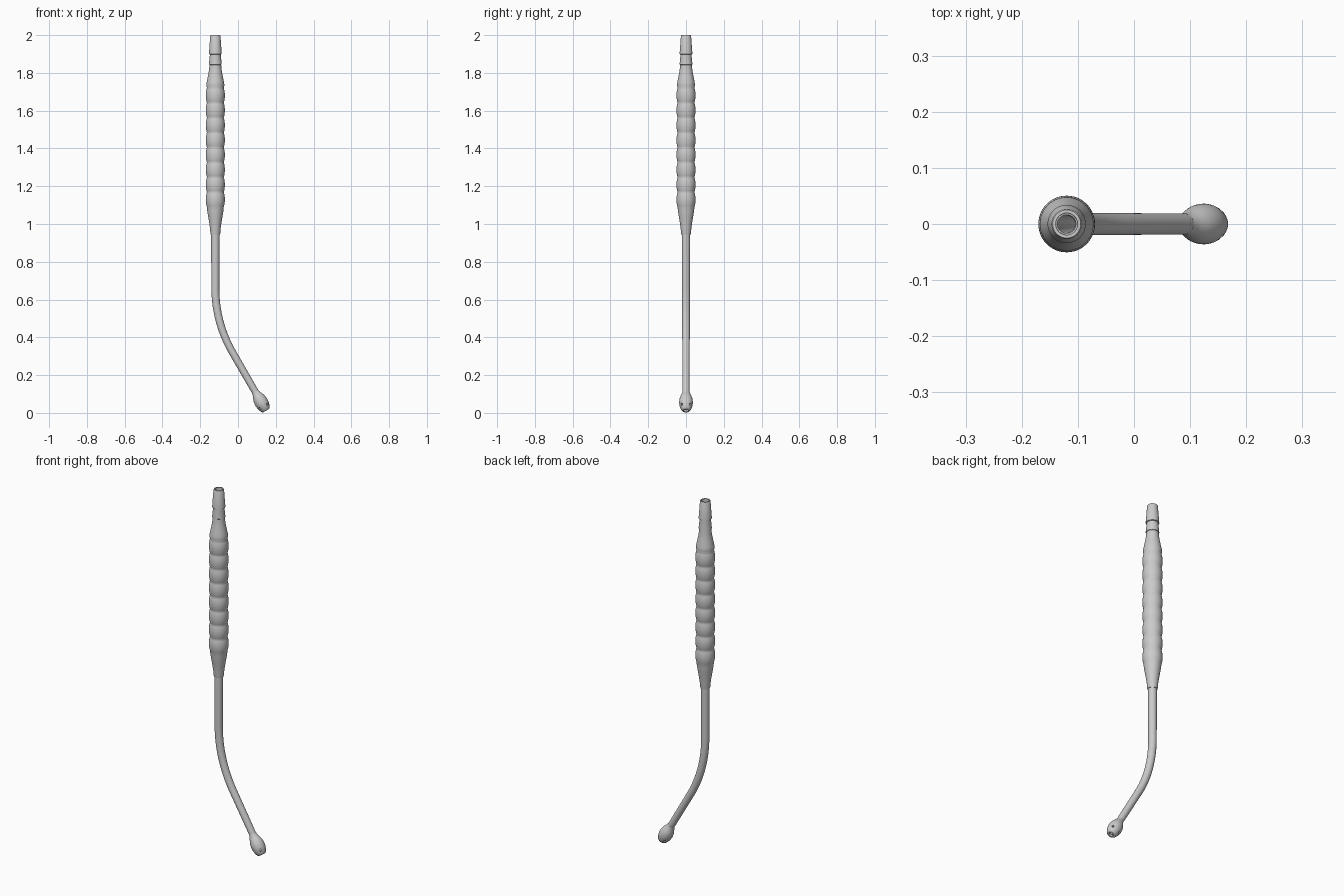
import bpy, bmesh, math
from mathutils import Vector

if "Cube" in bpy.data.objects:
    bpy.data.objects.remove(bpy.data.objects["Cube"])

X0, BEND_Z, R, ANG = -0.12, 0.66, 0.68, math.radians(30)
ARC = R * ANG
LEN = 2.0 - BEND_Z + ARC                       # path length to the end of the bend
BEND_END = Vector((X0 + R * (1 - math.cos(ANG)), 0, BEND_Z - R * math.sin(ANG)))
DIR = Vector((math.sin(ANG), 0, -math.cos(ANG)))
TIP = LEN + (BEND_END.z - 0.012) / math.cos(ANG)


def frame(s):
    """Centre and sideways vector at distance s below the top of the wand."""
    straight = 2.0 - BEND_Z
    if s <= straight:
        return Vector((X0, 0, 2.0 - s)), Vector((1, 0, 0))
    a = min((s - straight) / R, ANG)
    c = Vector((X0 + R * (1 - math.cos(a)), 0, BEND_Z - R * math.sin(a)))
    if s > LEN:
        c = BEND_END + DIR * (s - LEN)
    return c, Vector((math.cos(a), 0, math.sin(a)))


def sweep(name, profile, n=48):
    """Revolve a closed (distance, radius) loop around the bent path."""
    bm = bmesh.new()
    rings = []
    for s, r in profile:
        c, side = frame(s)
        rings.append([bm.verts.new(c + r * (side * math.cos(t) + Vector((0, math.sin(t), 0))))
                      for t in (2 * math.pi * i / n for i in range(n))])
    for k, a in enumerate(rings):
        b = rings[(k + 1) % len(rings)]
        for i in range(n):
            j = (i + 1) % n
            bm.faces.new((a[i], a[j], b[j], b[i]))
    bmesh.ops.recalc_face_normals(bm, faces=bm.faces)
    me = bpy.data.meshes.new(name)
    bm.to_mesh(me)
    bm.free()
    ob = bpy.data.objects.new(name, me)
    bpy.context.collection.objects.link(ob)
    return ob


def smooth(ob):
    bpy.ops.object.select_all(action='DESELECT')
    ob.select_set(True)
    bpy.context.view_layer.objects.active = ob
    bpy.ops.object.shade_smooth_by_angle(angle=math.radians(35))


# Handle: barbed hose nozzle, shoulder, rippled grip, taper to the tube
outer = [(2 - z, r) for z, r in [
    (2.0, 0.025), (1.996, 0.027), (1.90, 0.034), (1.898, 0.029), (1.895, 0.029),
    (1.845, 0.034), (1.843, 0.031), (1.82, 0.033), (1.80, 0.036), (1.775, 0.041),
    (1.75, 0.046), (1.735, 0.048)]]
top, bottom, ridges = 1.72, 1.09, 8
for i in range(ridges * 10 + 1):
    f = i / (ridges * 10)
    wave = abs(math.sin(math.pi * f * ridges)) ** 0.8
    outer.append((2 - (top + (bottom - top) * f), 0.0445 + 0.006 * wave))
outer += [(2 - z, r) for z, r in [
    (1.07, 0.043), (1.04, 0.038), (1.01, 0.033), (0.98, 0.0285), (0.95, 0.026), (0.945, 0.025)]]
handle = sweep("handle", outer + [(1.055, 0.0185), (0.0, 0.0195)])
smooth(handle)

# Long bent suction tube with an open bore
steps = [1.0 + (TIP - 0.10 - 1.0) * i / 60 for i in range(61)]
tube_r = lambda s: 0.0225 - 0.0045 * (s - 1.0) / (TIP - 1.0)
tube = sweep("suction_tube", [(s, tube_r(s)) for s in steps] +
             [(s, tube_r(s) - 0.006) for s in reversed(steps)])
smooth(tube)

# Rounded tip with central opening
tip = sweep("bulb_tip", [(TIP - d, r) for d, r in [
    (0.118, 0.0187), (0.107, 0.0205), (0.097, 0.0245), (0.085, 0.0297), (0.073, 0.0335),
    (0.060, 0.0357), (0.048, 0.0363), (0.036, 0.0352), (0.024, 0.0325), (0.013, 0.0285),
    (0.005, 0.0245), (0.001, 0.021), (0.0, 0.018),
    (0.0, 0.0125), (0.012, 0.0125), (0.025, 0.022), (0.045, 0.026), (0.065, 0.025),
    (0.085, 0.018), (0.105, 0.0125), (0.118, 0.0125)]])

# Four small side vents, drilled diagonally through the bulb wall
centre, side = frame(TIP - 0.026)
for k in range(2):
    a = math.radians(45 + 90 * k)
    axis = side * math.cos(a) + Vector((0, math.sin(a), 0))
    bpy.ops.mesh.primitive_cylinder_add(vertices=16, radius=0.006, depth=0.12, location=centre,
                                        rotation=axis.to_track_quat('Z', 'Y').to_euler())
    cutter = bpy.context.object
    cutter.name = "vent_cutter"
    cutter.hide_render = True
    mod = tip.modifiers.new("vent", 'BOOLEAN')
    mod.object, mod.operation, mod.solver = cutter, 'DIFFERENCE', 'EXACT'
    bpy.context.view_layer.objects.active = tip
    bpy.ops.object.modifier_apply(modifier=mod.name)
    bpy.data.objects.remove(cutter)
smooth(tip)
